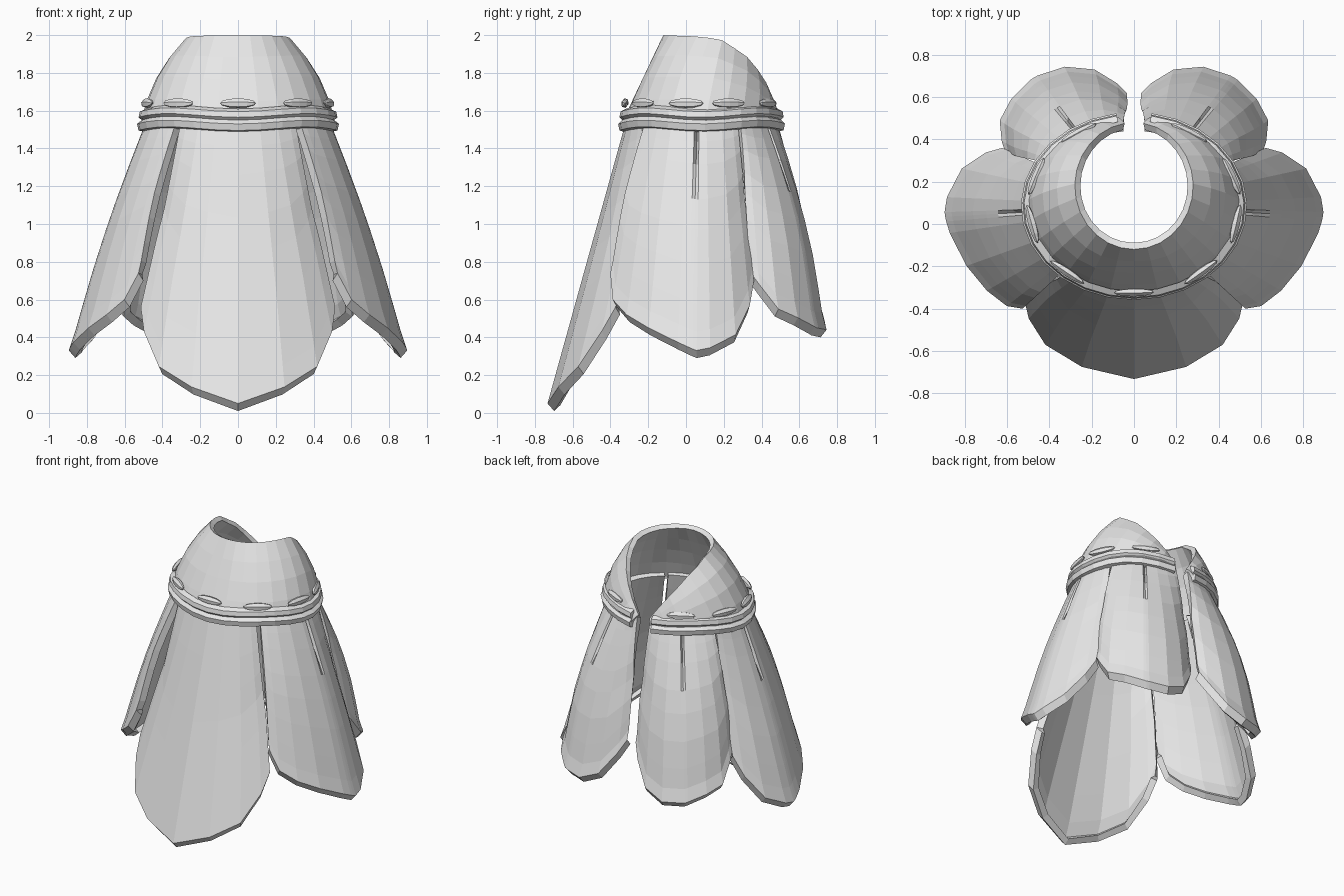
import bpy, bmesh, math
from mathutils import Matrix, Vector

if "Cube" in bpy.data.objects:
    bpy.data.objects.remove(bpy.data.objects["Cube"], do_unlink=True)

mat = bpy.data.materials.new("pale_grey_cloth")
mat.use_nodes = True
GREY = (0.8, 0.8, 0.8, 1)
mat.diffuse_color = GREY
mat.node_tree.nodes["Principled BSDF"].inputs["Base Color"].default_value = GREY

CY = 0.085      # centre of the garment in y
RATIO = 0.83    # depth / width of its oval section


def oval(deg, rx, z):
    """Point on the oval; angle runs from the front (-y) towards +x."""
    a = math.radians(deg)
    return Vector((rx * math.sin(a), CY - rx * RATIO * math.cos(a), z))


def lerp_table(table, x):
    for (x0, y0), (x1, y1) in zip(table, table[1:]):
        if x <= x1:
            return y0 + (y1 - y0) * (x - x0) / (x1 - x0)
    return table[-1][1]


def finish(name, bm):
    mesh = bpy.data.meshes.new(name)
    bm.to_mesh(mesh)
    bm.free()
    mesh.materials.append(mat)
    obj = bpy.data.objects.new(name, mesh)
    bpy.context.collection.objects.link(obj)
    return obj


def sheet(name, rows, thickness=0, mirror=False, wrap=False):
    """Grid of points (top row first) turned into a cloth sheet."""
    bm = bmesh.new()
    grid = [[bm.verts.new(p) for p in row] for row in rows]
    for top, low in zip(grid, grid[1:] + (grid[:1] if wrap else [])):
        for c in range(len(top) - 1):
            bm.faces.new((top[c], low[c], low[c + 1], top[c + 1]))
    if wrap:
        bm.faces.new([r[0] for r in grid])
        bm.faces.new([r[-1] for r in reversed(grid)])
        bmesh.ops.recalc_face_normals(bm, faces=bm.faces)
    if mirror:
        bmesh.ops.scale(bm, vec=(-1, 1, 1), verts=bm.verts)
        bmesh.ops.reverse_faces(bm, faces=bm.faces)
    obj = finish(name, bm)
    if thickness:
        mod = obj.modifiers.new("thickness", "SOLIDIFY")
        mod.thickness = thickness
        mod.offset = -1
    return obj


def petal(name, centre, half, hem, bulge, curls, taper, pleat=None, mirror=False):
    """Leaf-shaped panel: hem lists (sideways position, bottom height),
    curls tells how far the first and last edges bend inwards."""
    cols = [-1, -0.88, -0.65, -0.35, 0, 0.35, 0.65, 0.88, 1]
    if pleat is not None:
        cols = [u for u in cols if abs(u - pleat) > 0.1]
        cols = sorted(cols + [pleat - 0.045, pleat, pleat + 0.045])
    rows = []
    for s in (0, 0.1, 0.2, 0.35, 0.48, 0.64, 0.8, 0.92, 1):
        row = []
        for u in cols:
            z = 1.56 + (lerp_table(hem, u) - 1.56) * s
            r = 0.5 + 0.335 * (1.5 - z) + bulge * math.sin(math.pi * min(s, 0.9))
            r -= curls[u > 0] * u * u * min(1, s * 2)
            if u == pleat:
                r -= 0.05 * max(0, 1 - s / 0.35)
            width = half * (taper + (1 - taper) * min(1, s / 0.6))
            row.append(oval(centre + width * u, r, z))
        rows.append(row)
    # bevelled lip along the hem
    centre_line = Vector((0, CY, 0))
    lip = []
    for p in rows[-1]:
        out = (p - centre_line) * Vector((1, 1, 0)).length / math.sqrt(2)
        out.z = 0
        lip.append(p - out.normalized() * 0.035 - Vector((0, 0, 0.04)))
    return sheet(name, rows + [lip], 0.045, mirror)


# Front panel
petal("front_petal", 0, 43,
      [(-1, 0.56), (-0.74, 0.28), (-0.4, 0.15), (0, 0.05),
       (0.4, 0.15), (0.74, 0.28), (1, 0.56)], 0.0, (0.06, 0.06), 0.9)

# Side and back panels, mirrored
for side, flip in (("left", False), ("right", True)):
    petal(side + "_side_petal", 80, 38,
          [(-1, 0.74), (-0.88, 0.6), (-0.65, 0.52), (-0.35, 0.45), (0.2, 0.33),
           (0.5, 0.36), (0.78, 0.46), (1, 0.7)],
          0.025, (-0.025, 0.07), 1, 0.16, flip)
    petal(side + "_back_petal", 147, 30,
          [(-1, 0.74), (-0.65, 0.55), (0, 0.45), (0.35, 0.44),
           (0.7, 0.51), (1, 0.74)],
          0.065, (0.09, 0.13), 0.9, 0.0, flip)

# Collar: sheet from the sloping neck rim down to the band, open at the back
RIM = [(0, 2.0), (60, 1.995), (90, 1.98), (120, 1.88), (150, 1.72), (171, 1.58)]
STEPS = 26
angles = [-171 + 342 * i / STEPS for i in range(STEPS + 1)]
rows = []
for s in (0, 0.25, 0.5, 0.75, 0.92, 1):
    row = []
    for deg in angles:
        a = math.radians(deg)
        rim = Vector((0.28 * math.sin(a), 0.18 - 0.3 * math.cos(a),
                      lerp_table(RIM, abs(deg))))
        p = rim.lerp(oval(deg, 0.515, 1.53), s)
        out = Vector((math.sin(a), -math.cos(a), 0.6))
        row.append(p + out * 0.14 * s * (1 - s) * abs(math.sin(a)))
    rows.append(row)
sheet("collar", rows, 0.035)

# Double-ridged hem band around the collar
PROFILE = [(-0.02, 1.62), (0.015, 1.605), (0.022, 1.575), (0.005, 1.56),
           (0.03, 1.54), (0.022, 1.505), (-0.02, 1.495)]
rows = [[oval(d, 0.505 + dr, z - 0.01 * math.cos(math.radians(4 * d)))
         for d in angles] for dr, z in PROFILE]
sheet("hem_band", rows, wrap=True)

# Row of large stitches above the band
for i, deg in enumerate((-148, -110, -78, -40, 0, 40, 78, 110, 148)):
    bm = bmesh.new()
    bmesh.ops.create_uvsphere(bm, u_segments=6, v_segments=6, radius=1)
    pos = oval(deg, 0.492, 1.64)
    along = (oval(deg + 2, 0.492, 1.64) - pos).normalized()
    turn = Matrix.Rotation(math.atan2(along.y, along.x), 4, "Z")
    bmesh.ops.transform(
        bm, verts=bm.verts,
        matrix=Matrix.Translation(pos) @ turn @ Matrix.Rotation(-0.3, 4, "X")
        @ Matrix.Diagonal((0.095, 0.02, 0.027, 1))
        @ Matrix.Rotation(math.pi / 2, 4, "Y"))
    finish("stitch_%d" % (i + 1), bm)
